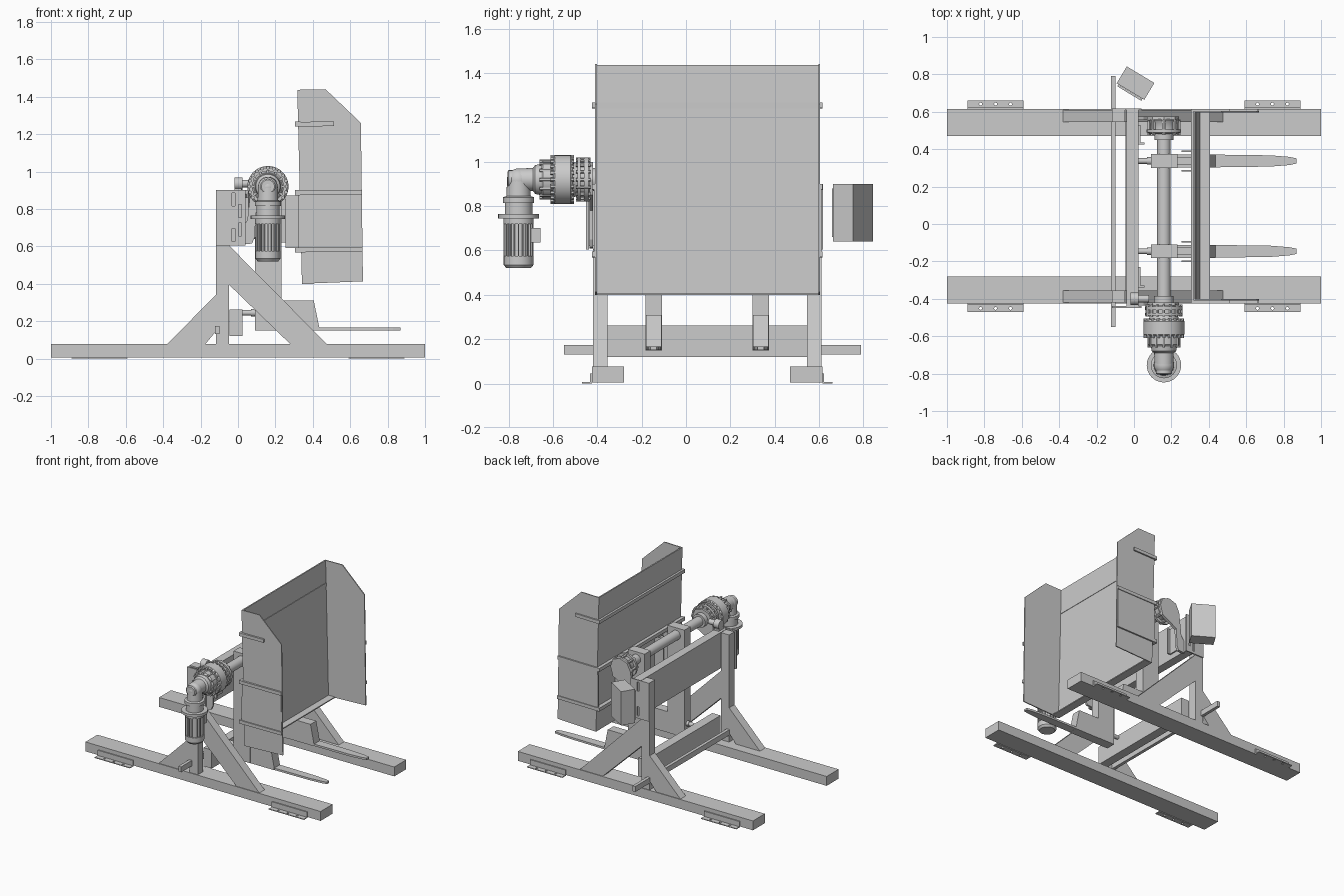
import bpy, bmesh, math
from mathutils import Matrix, Vector

if "Cube" in bpy.data.objects:
    bpy.data.objects.remove(bpy.data.objects["Cube"])


def finish(name, bm, smooth=False):
    bmesh.ops.recalc_face_normals(bm, faces=bm.faces[:])
    me = bpy.data.meshes.new(name)
    bm.to_mesh(me)
    bm.free()
    ob = bpy.data.objects.new(name, me)
    bpy.context.collection.objects.link(ob)
    if smooth:
        bpy.ops.object.select_all(action='DESELECT')
        ob.select_set(True)
        bpy.context.view_layer.objects.active = ob
        bpy.ops.object.shade_smooth_by_angle(angle=math.radians(35))
    return ob


def prism(name, pts, a, b, plane='xz'):
    """Extrude a 2D profile: xz along y, or xy along z."""
    bm = bmesh.new()
    f = (lambda p, d: (p[0], d, p[1])) if plane == 'xz' else (lambda p, d: (p[0], p[1], d))
    lo = [bm.verts.new(f(p, a)) for p in pts]
    hi = [bm.verts.new(f(p, b)) for p in pts]
    bm.faces.new(lo)
    bm.faces.new(hi)
    for i in range(len(pts)):
        j = (i + 1) % len(pts)
        bm.faces.new((lo[i], lo[j], hi[j], hi[i]))
    return finish(name, bm)


def box(name, x0, x1, y0, y1, z0, z1):
    return prism(name, [(x0, z0), (x1, z0), (x1, z1), (x0, z1)], y0, y1)


def lathe(name, origin, axis, stations, n=32):
    """Closed turned part from (distance, radius) stations along an axis."""
    bm = bmesh.new()
    q = Vector((0, 0, 1)).rotation_difference(Vector(axis))
    rings = []
    for d, r in stations:
        rings.append([bm.verts.new(Vector(origin) + q @ Vector(
            (r * math.cos(2 * math.pi * i / n), r * math.sin(2 * math.pi * i / n), d))) for i in range(n)])
    for p, s in zip(rings, rings[1:]):
        for i in range(n):
            bm.faces.new((p[i], p[(i + 1) % n], s[(i + 1) % n], s[i]))
    bm.faces.new(rings[0])
    bm.faces.new(rings[-1])
    return finish(name, bm, True)


def bolts(name, y0, y1, ring_r, count, r=0.008):
    """Ring of hexagonal bolts around the main shaft."""
    bm = bmesh.new()
    for i in range(count):
        a = 2 * math.pi * i / count
        m = Matrix.Translation((SX + ring_r * math.cos(a), (y0 + y1) / 2, SZ + ring_r * math.sin(a)))
        bmesh.ops.create_cone(bm, cap_ends=True, segments=6, radius1=r, radius2=r, depth=y1 - y0,
                              matrix=m @ Matrix.Rotation(math.pi / 2, 4, 'X'))
    finish(name, bm)


def cut(target, cutter):
    cutter.hide_render = True
    cutter.hide_set(True)
    m = target.modifiers.new('cut', 'BOOLEAN')
    m.operation = 'DIFFERENCE'
    m.object = cutter


SX, SZ = 0.16, 0.92          # main shaft axis
MY = -0.755                  # motor axis

# Frame sides: rail, post, braces, anchor brackets, slotted end plate
for side, r0, r1, p0, p1, out in (('front', -0.425, -0.28, -0.42, -0.355, -1),
                                  ('back', 0.47, 0.615, 0.545, 0.61, 1)):
    box(side + '_base_rail', -1, 1, r0, r1, 0.005, 0.077)
    box(side + '_post', -0.118, -0.048, p0, p1, 0.077, 0.9)
    prism(side + '_long_brace', [(-0.048, 0.605), (0.475, 0.077), (0.28, 0.077), (-0.048, 0.395)], p0, p1)
    prism(side + '_short_brace', [(-0.118, 0.34), (-0.38, 0.077), (-0.175, 0.077), (-0.118, 0.145)], p0, p1)
    edge = r0 if out < 0 else r1
    for x in (-0.74, 0.74):
        ys = sorted((edge, edge + out * 0.045))
        foot = box(side + '_anchor_foot', x - 0.15, x + 0.15, *ys, 0, 0.006)
        ys = sorted((edge, edge + out * 0.008))
        box(side + '_anchor_web', x - 0.15, x + 0.15, *ys, 0.006, 0.046)
        bm = bmesh.new()
        for dx in (-0.08, 0, 0.08):
            bmesh.ops.create_cone(bm, cap_ends=True, segments=12, radius1=0.008, radius2=0.008, depth=0.05,
                                  matrix=Matrix.Translation((x + dx, edge + out * 0.026, 0)))
        cut(foot, finish('foot_hole_cutter', bm))
    ys = (-0.45, -0.438) if out < 0 else (0.61, 0.618)
    plate = box(side + '_end_plate', -0.118, 0.04, *ys, 0.605, 0.9)
    bm = bmesh.new()
    for x, z in ((-0.025, 0.85), (-0.025, 0.66), (0.01, 0.79), (0.01, 0.69)):
        bmesh.ops.create_cube(bm, size=1, matrix=Matrix.Translation((x, sum(ys) / 2, z))
                              @ Matrix.Diagonal((0.016, 0.1, 0.07, 1)))
    cut(plate, finish('slot_cutter', bm))
    # Bearing support arm between cross beam and shaft
    ys = (-0.435, -0.42) if out < 0 else (0.555, 0.575)
    prism(side + '_bearing_arm', [(0.02, 0.61), (0.075, 0.615), (0.09, 0.65), (0.095, 0.78), (0.22, 0.85),
                                  (0.24, 0.92), (0.22, 0.98), (0.16, 1.0), (0.1, 0.98), (0.07, 0.92),
                                  (0.05, 0.74), (0.02, 0.7)], *ys)
    # Angle bracket and sensor on the beam
    ys = (-0.34, -0.23) if out < 0 else (0.425, 0.53)
    box(side + '_beam_bracket', 0.025, 0.035, *ys, 0.66, 0.86)
    box(side + '_beam_bracket_rib', 0.035, 0.056, ys[0], ys[0] + 0.01, 0.66, 0.86)

lathe('position_sensor', (-0.02, -0.4, 0.935), (1, 0, 0), [(0, .034), (.045, .034), (.045, .02), (.1, .02)], 16)
box('sensor_mount', -0.02, 0.02, -0.43, -0.37, 0.88, 0.91)

# Cross members
box('upper_cross_beam', -0.04, 0.025, -0.438, 0.61, 0.62, 0.895)
box('lower_cross_beam', -0.045, 0.025, -0.355, 0.545, 0.12, 0.262)
box('rear_cross_bar', -0.122, -0.098, -0.55, 0.79, 0.132, 0.174)

# Main shaft and far bearing
lathe('main_shaft', (SX, -0.44, SZ), (0, 1, 0), [(0, .036), (.99, .036)])
lathe('shaft_collar', (SX, -0.42, SZ), (0, 1, 0), [(0, .052), (.035, .052)])
lathe('far_bearing', (SX, 0.45, SZ), (0, 1, 0),
      [(0, .05), (.03, .05), (.03, .072), (.04, .092), (.055, .092), (.055, .072), (.085, .072), (.105, .085), (.12, .06)])
bolts('far_bearing_bolts', 0.475, 0.56, 0.078, 8, 0.011)

# Forks: column, heel, tine, stop and load clamps
for side, y in (('front', -0.146), ('back', 0.337)):
    box(side + '_fork_column', 0.09, 0.232, y - 0.037, y + 0.037, 0.15, 0.975)
    prism(side + '_fork_heel', [(0.232, 0.15), (0.435, 0.15), (0.435, 0.165), (0.405, 0.31), (0.232, 0.31)],
          y - 0.035, y + 0.035)
    prism(side + '_fork_tine', [(0.43, y - .034), (0.73, y - .03), (0.83, y - .022), (0.868, y - .014), (0.868, y + .014),
                                (0.83, y + .022), (0.73, y + .03), (0.43, y + .034)], 0.151, 0.166, 'xy')
    lathe(side + '_rest_stop', (0.025, y, 0.245), (1, 0, 0), [(0, .015), (.045, .015), (.045, .02), (.066, .02)], 16)
    for k in (-1, 1):
        box(side + '_bin_clamp', 0.255, 0.33, y + k * 0.052 - 0.004, y + k * 0.052 + 0.004, 0.59, 0.872)
    box(side + '_clamp_web', 0.232, 0.322, y - 0.02, y + 0.02, 0.62, 0.85)

# Bin: leaning back wall, cheeks, floor lip, ribs
prism('bin_back_wall', [(0.317, 1.437), (0.327, 1.437), (0.352, 0.4), (0.342, 0.4)], -0.41, 0.605)
box('bin_floor_lip', 0.345, 0.405, -0.405, 0.6, 0.4, 0.408)
for side, y0, y1, o in (('front', -0.41, -0.402, -0.415), ('back', 0.597, 0.605, 0.61)):
    prism(side + '_bin_cheek', [(0.317, 1.437), (0.468, 1.44), (0.657, 1.26), (0.668, 0.413), (0.342, 0.4)], y0, y1)
    prism(side + '_bin_wear_plate', [(0.324, 0.89), (0.657, 0.89), (0.66, 0.58), (0.32, 0.59)],
          min(y0, o), max(y1, o))
    for z, x1 in ((1.255, 0.512), (0.888, 0.663), (0.583, 0.665)):
        ys = (-0.424, -0.41) if o < 0 else (0.605, 0.616)
        prism(side + '_bin_rib', [(0.305, z - .015), (x1, z - .012), (x1, z + .013), (0.305, z + .01)], *ys)
for z in (1.255, 0.888, 0.583):
    box('back_bin_rib', 0.305, 0.335, -0.424, 0.616, z - 0.014, z + 0.012)

# Planetary gearbox
lathe('gearbox', (SX, -0.43, SZ), (0, -1, 0),
      [(0, .06), (.01, .06), (.01, .1), (.03, .1), (.03, .085), (.045, .085), (.045, .1), (.06, .1), (.06, .075),
       (.08, .08), (.08, .1), (.09, .11), (.16, .11), (.17, .1), (.17, .085), (.215, .085), (.225, .075),
       (.225, .07), (.25, .065), (.26, .052), (.32, .05)], 40)
bolts('gearbox_flange_bolts', -0.495, -0.43, 0.092, 16)
bolts('gearbox_ring_bolts', -0.61, -0.505, 0.1, 20, 0.01)
bolts('gearbox_cover_bolts', -0.66, -0.6, 0.082, 12)

# Elbow and hanging motor
bm = bmesh.new()
bmesh.ops.create_uvsphere(bm, u_segments=24, v_segments=14, radius=0.053,
                          matrix=Matrix.Translation((SX, MY, SZ - 0.003)))
finish('drive_elbow', bm, True)
lathe('elbow_end_cap', (SX, MY - 0.02, SZ), (0, -1, 0), [(0, .042), (.025, .042), (.03, .035)], 24)
lathe('drive_motor', (SX, MY, SZ), (0, 0, -1),
      [(0, .052), (.075, .055), (.08, .07), (.105, .07), (.105, .062), (.155, .062), (.155, .092), (.175, .092),
       (.175, .068), (.2, .068), (.2, .058), (.345, .058), (.345, .067), (.385, .067), (.4, .055)], 32)
bm = bmesh.new()
for i in range(20):
    m = Matrix.Translation((SX, MY, 0.648)) @ Matrix.Rotation(2 * math.pi * i / 20, 4, 'Z')
    bmesh.ops.create_cube(bm, size=1, matrix=m @ Matrix.Translation((0.06, 0, 0)) @ Matrix.Diagonal((.014, .005, .15, 1)))
finish('motor_cooling_fins', bm)
box('motor_terminal_box', SX - 0.035, SX + 0.035, MY + 0.05, MY + 0.098, 0.635, 0.702)

# Control cabinet, turned outward, with its door
for name, w, d, off, z0, z1 in (('control_cabinet', .172, .105, .006, .64, .9),
                                ('cabinet_mount_plate', .15, .012, -.053, .66, .88)):
    bm = bmesh.new()
    m = Matrix.Translation((0.005, 0.748, (z0 + z1) / 2)) @ Matrix.Rotation(math.radians(-31), 4, 'Z')
    bmesh.ops.create_cube(bm, size=1, matrix=m @ Matrix.Translation((0, off, 0)) @ Matrix.Diagonal((w, d, z1 - z0, 1)))
    finish(name, bm)
